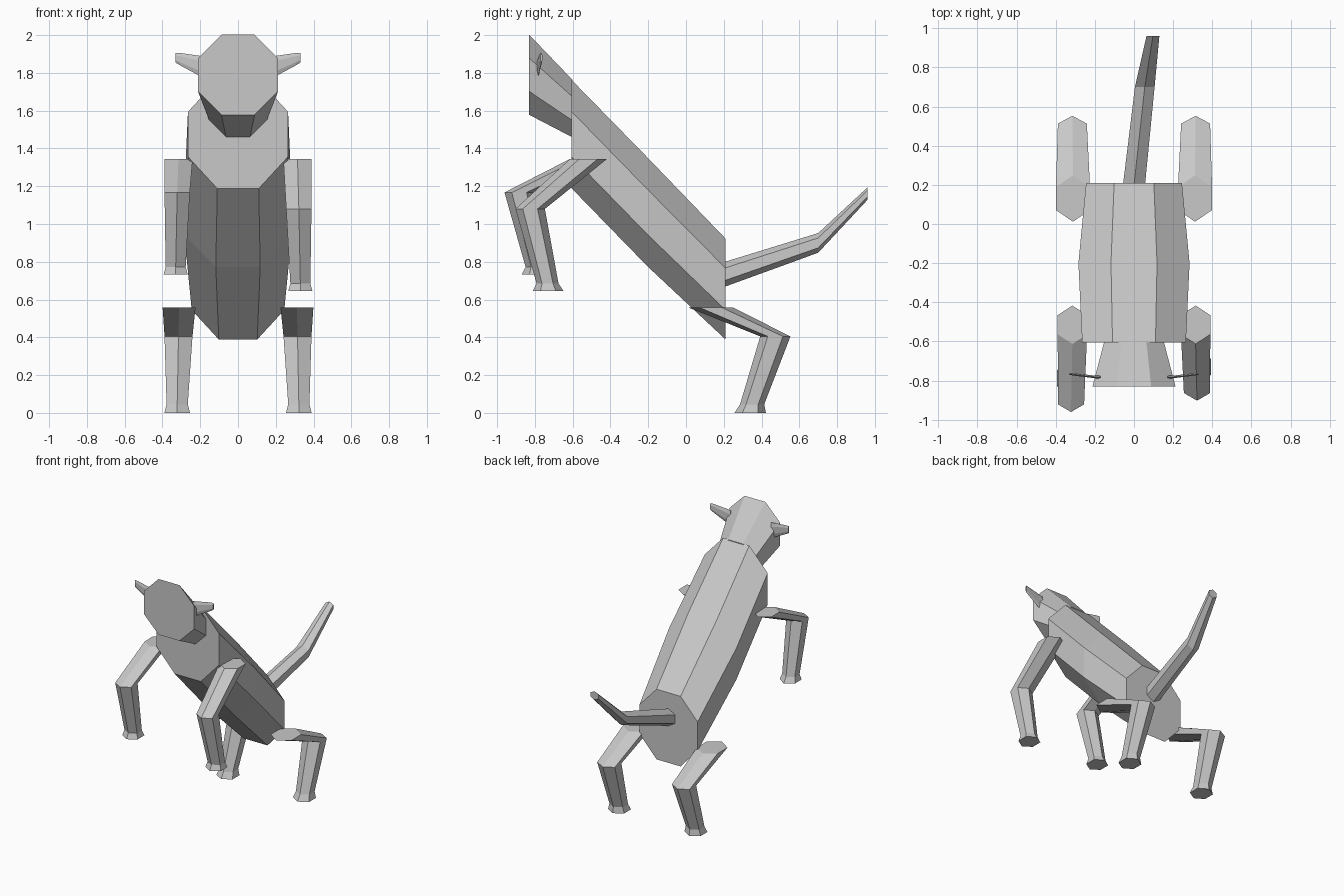
import bpy
import bmesh
from math import cos, sin, pi
from mathutils import Vector

cube = bpy.data.objects.get("Cube")
if cube:
    bpy.data.objects.remove(cube)

grey = bpy.data.materials.new("plain grey")
grey.use_nodes = True
colour = (0.58, 0.58, 0.58, 1)
grey.diffuse_color = colour
grey.node_tree.nodes["Principled BSDF"].inputs["Base Color"].default_value = colour


def loft(name, rings, u, v, sides, turn=0.0):
    """Flat-faced tube; each ring is (centre, radius along u, radius along v)."""
    u, v = Vector(u), Vector(v)
    bm = bmesh.new()
    loops = []
    for centre, ru, rv in rings:
        angles = [2 * pi * i / sides + turn for i in range(sides)]
        loops.append([bm.verts.new(Vector(centre) + u * ru * cos(a) + v * rv * sin(a))
                      for a in angles])
    for a, b in zip(loops, loops[1:]):
        for i in range(sides):
            j = (i + 1) % sides
            bm.faces.new((a[i], a[j], b[j], b[i]))
    bm.faces.new(loops[0])
    bm.faces.new(loops[-1])
    bmesh.ops.recalc_face_normals(bm, faces=bm.faces)
    mesh = bpy.data.meshes.new(name)
    bm.to_mesh(mesh)
    bm.free()
    mesh.materials.append(grey)
    obj = bpy.data.objects.new(name, mesh)
    bpy.context.collection.objects.link(obj)
    return obj


X, Y, Z = (1, 0, 0), (0, 1, 0), (0, 0, 1)
FLAT = 1 / cos(pi / 8)   # octagon radius from its half width
HEX = 1 / cos(pi / 6)    # hexagon radius from its half width


def octagon(centre, half_width, half_height):
    return centre, half_width * FLAT, half_height * FLAT


# Torso and head: octagonal sections standing upright across y
loft("torso", [octagon((0, -0.605, 1.475), 0.265, 0.287),
               octagon((0, -0.2, 1.06), 0.284, 0.288),
               octagon((0, 0.21, 0.655), 0.245, 0.267)], X, Z, 8, pi / 8)
loft("head", [octagon((0, -0.83, 1.79), 0.212, 0.212),
              octagon((0, -0.6, 1.61), 0.152, 0.152)], X, Z, 8, pi / 8)

# Tail: hexagonal sections with a ridge on top
loft("tail", [((0, 0.2, 0.732), 0.065, 0.066),
              ((0.055, 0.7, 0.9), 0.058, 0.052),
              ((0.097, 0.962, 1.162), 0.038, 0.033)], X, Z, 6, pi / 2)


def leg(name, joints):
    """Joints are (x, y, z, half width, half depth), sections lie level."""
    rings = [((x, y, z), w * HEX, d) for x, y, z, w, d in joints]
    loft(name, rings, X, Y, 6, pi / 2)


for side, label in ((1, "left"), (-1, "right")):
    # Ears: thin blades leaning outward
    loft(label + "_ear", [((side * 0.17, -0.783, 1.827), 0.008, 0.058),
                          ((side * 0.205, -0.781, 1.838), 0.008, 0.053),
                          ((side * 0.305, -0.769, 1.872), 0.007, 0.033),
                          ((side * 0.33, -0.766, 1.88), 0.006, 0.026)], Y, Z, 6, pi / 2)

    # Hind legs: hip, knee, ankle, foot
    leg(label + "_hind_leg", [(side * 0.312, 0.13, 0.558, 0.087, 0.118),
                              (side * 0.315, 0.473, 0.405, 0.074, 0.08),
                              (side * 0.322, 0.35, 0.045, 0.056, 0.064),
                              (side * 0.322, 0.34, 0.0, 0.068, 0.083)])

# Front legs: the right one is raised higher and reaches further forward
for side, label, y, z in ((1, "left", -0.825, 1.08), (-1, "right", -0.883, 1.167)):
    leg(label + "_front_leg", [(side * 0.315, -0.515, 1.345, 0.075, 0.098),
                               (side * 0.322, y, z, 0.067, 0.078),
                               (side * 0.33, y + 0.092, z - 0.395, 0.053, 0.058),
                               (side * 0.33, y + 0.095, z - 0.435, 0.064, 0.082)])
